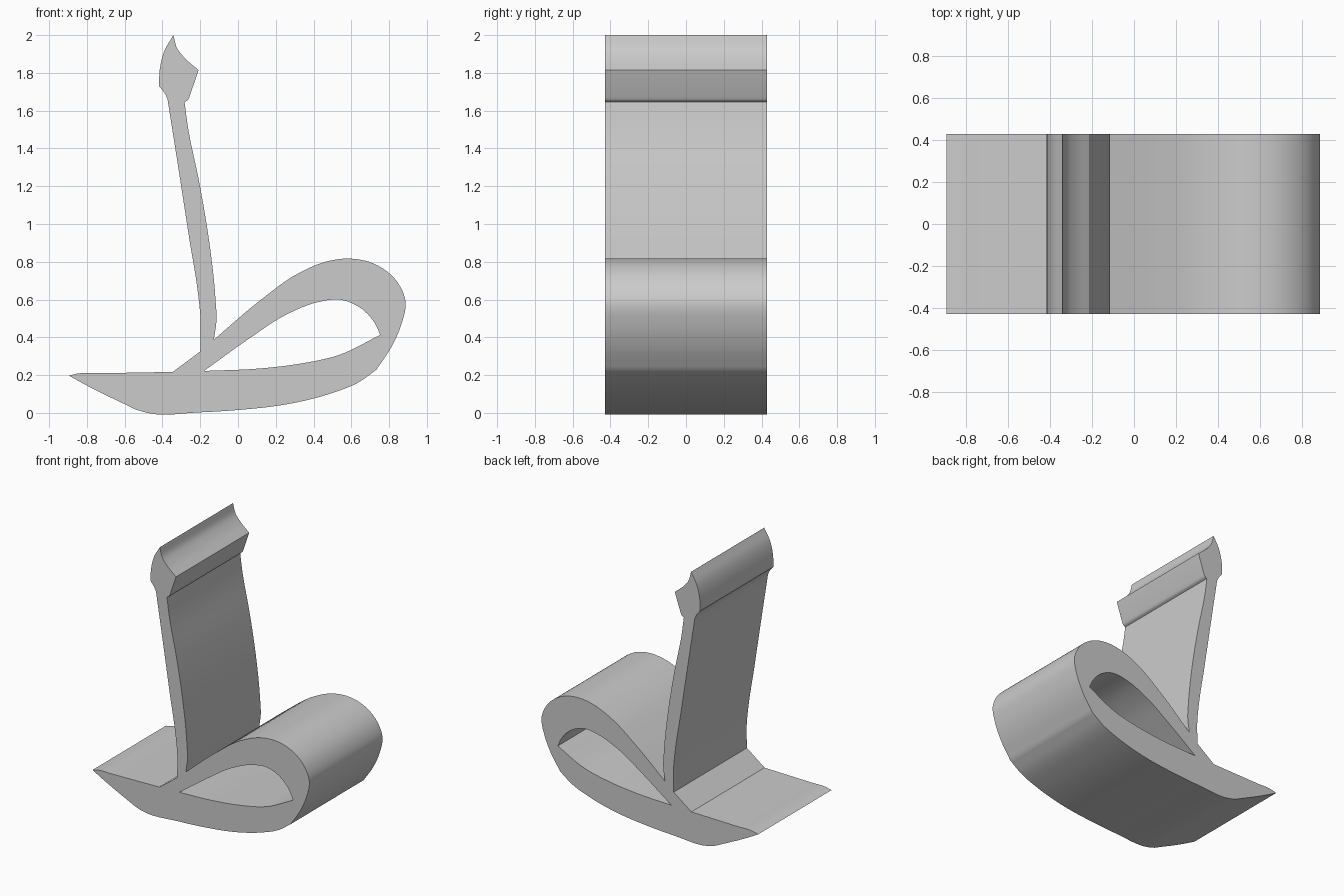
import bpy, bmesh, math
from mathutils import Vector, Matrix

if "Cube" in bpy.data.objects:
    bpy.data.objects.remove(bpy.data.objects["Cube"])

HALF_DEPTH = 0.43

# Each run is a smooth stretch of the side profile; corners lie between runs
BASE_TOP = [(-0.895, 0.197), (-0.85, 0.208), (-0.73, 0.21), (-0.345, 0.217)]
NOTCH = [(-0.345, 0.217), (-0.2, 0.325)]
STEM_LEFT = [(-0.2, 0.325), (-0.198, 0.49), (-0.214, 0.65), (-0.257, 0.917),
             (-0.31, 1.26), (-0.373, 1.66)]
HEAD_LEFT_LOW = [(-0.373, 1.66), (-0.384, 1.685), (-0.418, 1.73)]
HEAD_LEFT = [(-0.418, 1.73), (-0.414, 1.82), (-0.388, 1.92), (-0.342, 2.0)]
HEAD_TOP = [(-0.342, 2.0), (-0.322, 1.93), (-0.283, 1.88), (-0.209, 1.815)]
HEAD_RIGHT = [(-0.209, 1.815), (-0.256, 1.675)]
HEAD_UNDER = [(-0.256, 1.675), (-0.267, 1.655), (-0.283, 1.645)]
STEM_RIGHT = [(-0.283, 1.645), (-0.267, 1.525), (-0.203, 1.21), (-0.15, 0.89),
              (-0.119, 0.6), (-0.114, 0.49), (-0.128, 0.387)]
LOOP_OUT = [(-0.128, 0.387), (0.114, 0.593), (0.325, 0.742), (0.483, 0.805),
            (0.59, 0.817), (0.72, 0.79), (0.843, 0.694), (0.887, 0.59),
            (0.864, 0.466), (0.81, 0.345), (0.732, 0.228)]
BOTTOM = [(0.732, 0.228), (0.642, 0.164), (0.483, 0.1), (0.272, 0.048),
          (0.008, 0.016), (-0.2, 0.003), (-0.48, 0.0), (-0.542, 0.018)]
PROW = [(-0.542, 0.018), (-0.81, 0.15), (-0.895, 0.197)]
HOLE_LOW = [(-0.18, 0.222), (0.114, 0.235), (0.325, 0.26), (0.536, 0.307), (0.753, 0.413)]
HOLE_TOP = [(0.753, 0.413), (0.727, 0.47), (0.642, 0.56), (0.536, 0.6),
            (0.43, 0.588), (0.246, 0.515), (0.06, 0.394), (-0.18, 0.222)]


def smooth_run(points, steps=6):
    """Spline through the points, without the last point."""
    if len(points) == 2:
        return [Vector(points[0])]
    p = [Vector(q) for q in points]
    p = [2 * p[0] - p[1]] + p + [2 * p[-1] - p[-2]]
    out = []
    for i in range(1, len(p) - 2):
        a, b, c, d = p[i - 1:i + 3]
        # tangents scaled for uneven point spacing
        l0, l1, l2 = (b - a).length, (c - b).length, (d - c).length
        m1 = ((b - a) / l0 * l1 + (c - b) / l1 * l0) / (l0 + l1) * l1
        m2 = ((c - b) / l1 * l2 + (d - c) / l2 * l1) / (l1 + l2) * l1
        for k in range(steps):
            t = k / steps
            out.append((2*t**3 - 3*t*t + 1) * b + (t**3 - 2*t*t + t) * m1
                       + (3*t*t - 2*t**3) * c + (t**3 - t*t) * m2)
    return out


def add_outline(curve, runs):
    pts = [q for r in runs for q in smooth_run(r)]
    spline = curve.splines.new('POLY')
    spline.points.add(len(pts) - 1)
    for sp, q in zip(spline.points, pts):
        sp.co = (q.x, q.y, 0, 1)
    spline.use_cyclic_u = True


# Side profile with the loop opening, extruded across the depth
curve = bpy.data.curves.new("stand_profile", 'CURVE')
curve.dimensions = '2D'
curve.fill_mode = 'BOTH'
curve.extrude = HALF_DEPTH
add_outline(curve, [BASE_TOP, NOTCH, STEM_LEFT, HEAD_LEFT_LOW, HEAD_LEFT, HEAD_TOP,
                    HEAD_RIGHT, HEAD_UNDER, STEM_RIGHT, LOOP_OUT, BOTTOM, PROW])
add_outline(curve, [HOLE_LOW, HOLE_TOP])
stand = bpy.data.objects.new("looped_stand", curve)
bpy.context.collection.objects.link(stand)
bpy.context.view_layer.objects.active = stand
stand.select_set(True)
bpy.ops.object.convert(target='MESH')
stand = bpy.context.view_layer.objects.active

# Stand the profile upright and weld caps to walls
bm = bmesh.new()
bm.from_mesh(stand.data)
bmesh.ops.transform(bm, matrix=Matrix.Rotation(math.pi / 2, 4, 'X'), verts=bm.verts)
bmesh.ops.remove_doubles(bm, verts=bm.verts, dist=0.0005)
bmesh.ops.recalc_face_normals(bm, faces=bm.faces)
bm.to_mesh(stand.data)
bm.free()
bpy.ops.object.shade_smooth_by_angle(angle=math.radians(25))
